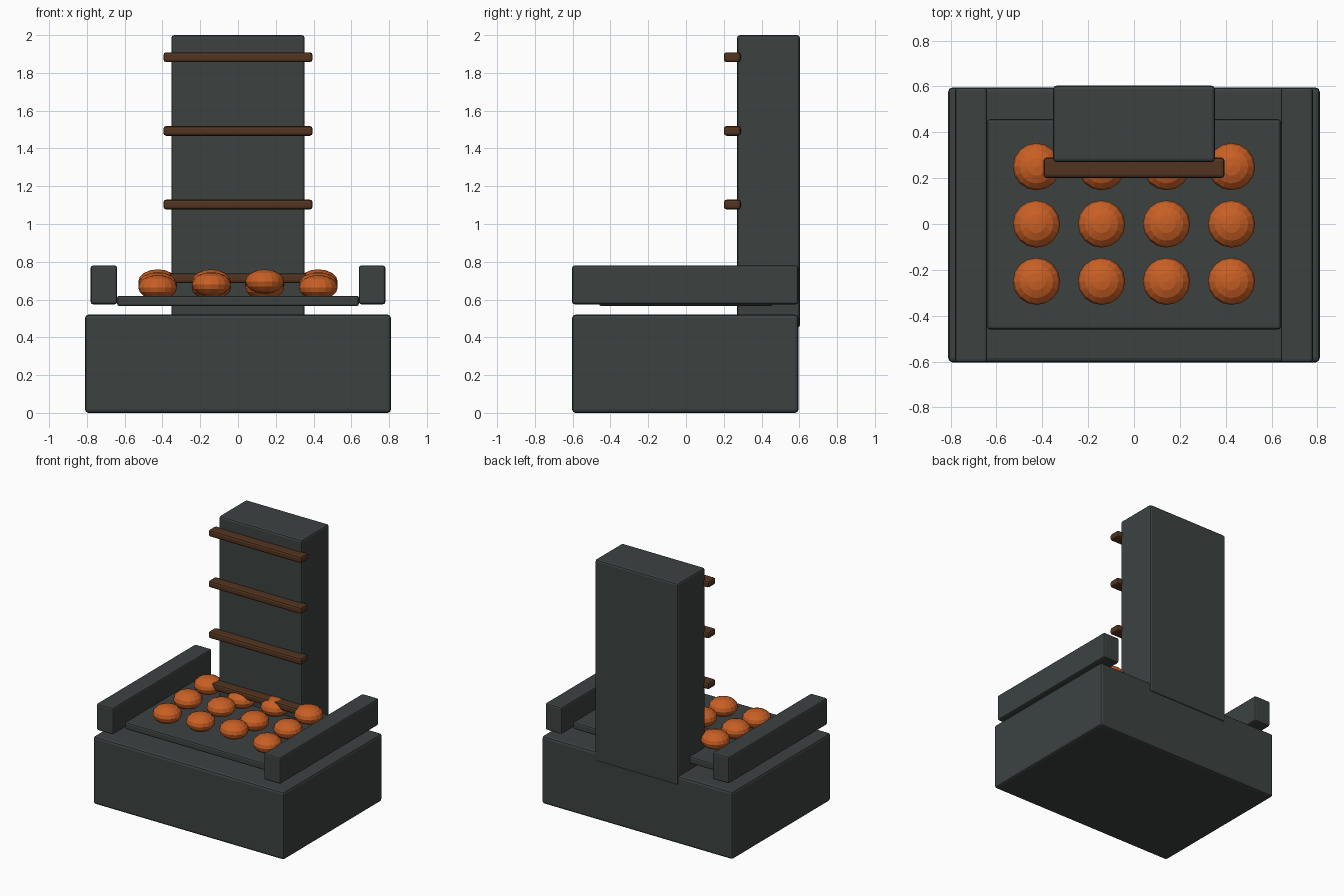
import bpy

if "Cube" in bpy.data.objects:
    bpy.data.objects.remove(bpy.data.objects["Cube"])

def material(name, rgb):
    m = bpy.data.materials.new(name)
    m.diffuse_color = (*rgb, 1)
    m.use_nodes = True
    m.node_tree.nodes["Principled BSDF"].inputs["Base Color"].default_value = m.diffuse_color
    return m

STONE = material("dark stone", (0.045, 0.054, 0.053))
EMBER = material("ember orange", (0.58, 0.115, 0.018))
WOOD = material("dark wood", (0.085, 0.034, 0.014))

def box(name, x, y, z, mat, bevel, segments=2):
    """Bevelled box from (min, max) ranges."""
    bpy.ops.mesh.primitive_cube_add(size=1, location=[(a + b) / 2 for a, b in (x, y, z)])
    o = bpy.context.object
    o.name = name
    o.scale = [b - a for a, b in (x, y, z)]
    bpy.ops.object.transform_apply(location=False, rotation=False, scale=True)
    o.data.materials.append(mat)
    mod = o.modifiers.new("bevel", 'BEVEL')
    mod.width = bevel
    mod.segments = segments
    return o

# Hearth base, chimney and tray
box("base", (-0.81, 0.81), (-0.603, 0.595), (0, 0.52), STONE, 0.018)
box("chimney", (-0.353, 0.353), (0.27, 0.603), (0.45, 2.0), STONE, 0.015)
box("coal_tray", (-0.64, 0.64), (-0.46, 0.457), (0.565, 0.62), STONE, 0.012)

# Side rails
for side, name in ((-1, "left_rail"), (1, "right_rail")):
    box(name, sorted((side * 0.64, side * 0.78)), (-0.603, 0.595),
        (0.575, 0.78), STONE, 0.012)

# Wooden slats across the chimney front
for i in range(4):
    z = 0.713 + 0.39 * i
    box(f"slat_{i + 1}", (-0.395, 0.395), (0.2, 0.29), (z - 0.026, z + 0.026), WOOD, 0.015)

# Grid of flattened coals in three alternating heights
for j in range(3):
    for i in range(4):
        bpy.ops.mesh.primitive_uv_sphere_add(
            segments=16, ring_count=8, radius=1,
            location=(-0.425 + i * 0.2833, -0.25 + j * 0.25, 0.665 + 0.015 * ((i + j) % 3)))
        o = bpy.context.object
        o.name = f"coal_{j * 4 + i + 1}"
        o.scale = (0.103, 0.103, 0.065)
        o.data.materials.append(EMBER)
